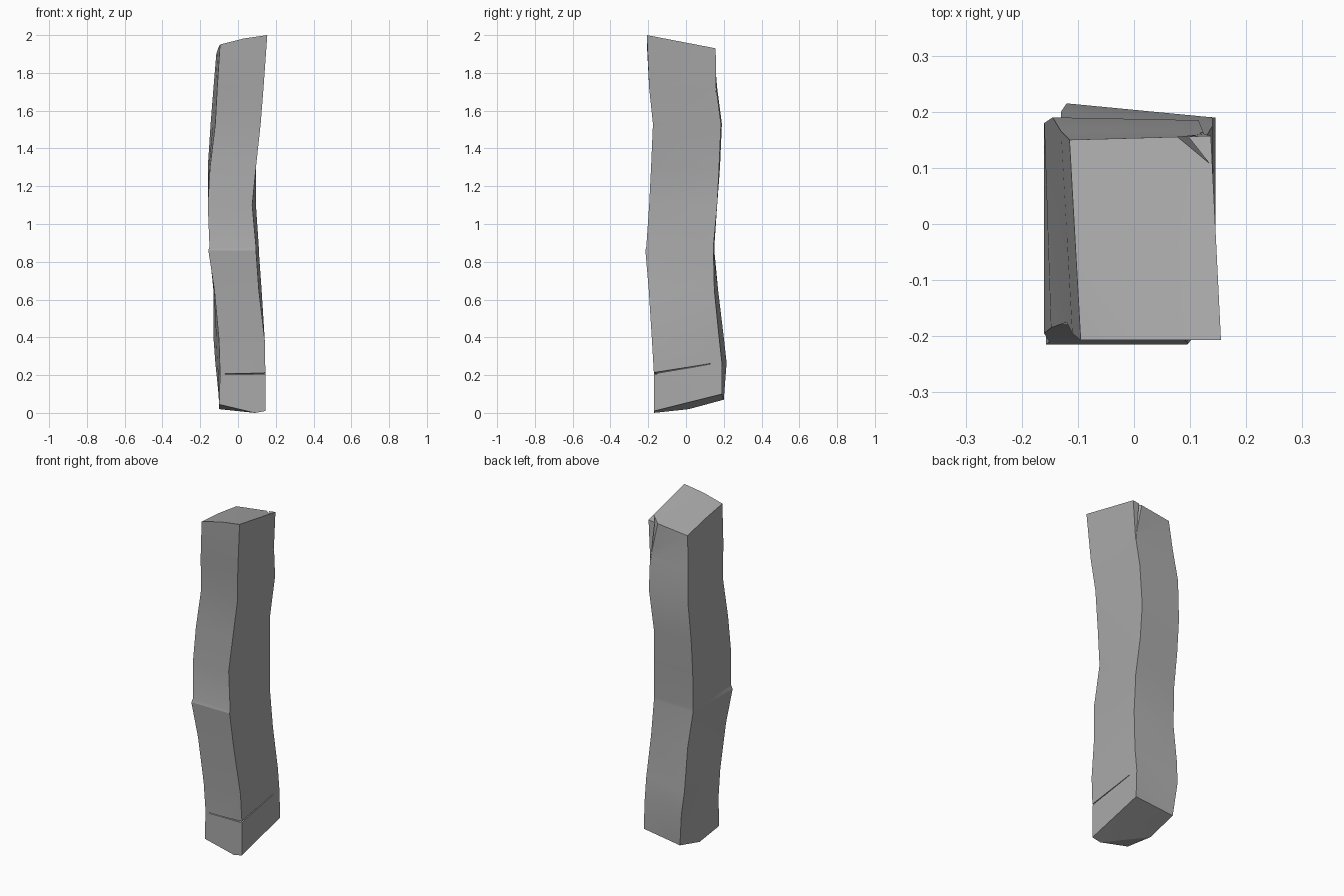
import bpy
import bmesh
import math
from mathutils import Vector

default_cube = bpy.data.objects.get("Cube")
if default_cube:
    bpy.data.objects.remove(default_cube, do_unlink=True)

# Single flat grey
grey = bpy.data.materials.new("weathered_grey")
grey.use_nodes = True
colour = (0.4, 0.4, 0.4, 1)
grey.diffuse_color = colour
grey.node_tree.nodes["Principled BSDF"].inputs["Base Color"].default_value = colour


def make_object(name, mesh_builder):
    mesh = bpy.data.meshes.new(name)
    mesh_builder.to_mesh(mesh)
    mesh_builder.free()
    mesh.materials.append(grey)
    obj = bpy.data.objects.new(name, mesh)
    bpy.context.collection.objects.link(obj)
    return obj


# Cross-sections of the crooked post:
# front z, back z, front left x, front right x, front y,
# back left x, back right x, back left y, back right y
sections = [
    (.02, .08, -.1, .145, -.17, -.1, .145, .2, .19),
    (.21, .265, -.095, .145, -.17, -.12, .14, .215, .19),
    (.38, .4, -.1, .142, -.18, -.13, .14, .2, .175),
    (.65, .65, -.125, .11, -.197, -.13, .125, .17, .15),
    (.86, .86, -.157, .095, -.215, -.152, .11, .15, .145),
    (.88, .88, -.151, .095, -.21, -.15, .11, .15, .145),
    (1.1, 1.1, -.16, .075, -.195, -.16, .095, .165, .165),
    (1.3, 1.3, -.148, .095, -.185, -.16, .09, .18, .175),
    (1.53, 1.53, -.12, .12, -.175, -.145, .115, .19, .185),
    (1.72, 1.72, -.11, .135, -.195, -.13, .125, .165, .16),
    (1.95, 1.92, -.095, .155, -.207, -.115, .137, .15, .157),
]
# Slanted ends: heights around the section
bottom_heights = (.045, 0, .01, .1, .07, .02)
top_heights = (1.95, 1.982, 2, 1.93, 1.9, 1.93)


def section_points(section):
    zf, zb, flx, frx, fy, blx, brx, bly, bry = section
    front_left, front_right = Vector((flx, fy, zf)), Vector((frx, fy, zf))
    back_left, back_right = Vector((blx, bly, zb)), Vector((brx, bry, zb))
    front_middle = front_left.lerp(front_right, .5)
    side_middle = front_left.lerp(back_left, .5)
    return [front_left, front_middle, front_right, back_right, back_left, side_middle]


rings = [section_points(section) for section in sections]
for ring, heights in ((rings[0], bottom_heights), (rings[-1], top_heights)):
    for point, height in zip(ring, heights):
        point.z = height
rings[0][1].x = .09

bm = bmesh.new()
loops = [[bm.verts.new(point) for point in ring] for ring in rings]
for lower, upper in zip(loops, loops[1:]):
    for i in range(len(lower)):
        j = (i + 1) % len(lower)
        bm.faces.new((lower[i], lower[j], upper[j], upper[i]))
bm.faces.new(loops[-1])

# Broken underside: a main slope and a small corner facet
fl, fm, fr, br, bl, sm = loops[0]
bm.faces.new((sm, fm, fl))
bm.faces.new((sm, bl, br, fr, fm))
bmesh.ops.triangulate(bm, faces=bm.faces[:])
bmesh.ops.recalc_face_normals(bm, faces=bm.faces[:])
post = make_object("wooden_post", bm)


# Thin wedge that opens a crack along a line on the surface
def cut_crack(name, start, end, inner_start, inner_end, spread):
    spread = Vector(spread)
    start, end = Vector(start), Vector(end)
    wedge = bmesh.new()
    a = [wedge.verts.new(p) for p in (start - spread, start + spread, inner_start)]
    b = [wedge.verts.new(p) for p in (end - spread, end + spread, inner_end)]
    wedge.faces.new(a)
    wedge.faces.new(b)
    for i in range(3):
        j = (i + 1) % 3
        wedge.faces.new((a[i], a[j], b[j], b[i]))
    bmesh.ops.triangulate(wedge, faces=wedge.faces[:])
    bmesh.ops.recalc_face_normals(wedge, faces=wedge.faces[:])
    cutter = make_object(name, wedge)
    cutter.hide_render = True
    modifier = post.modifiers.new(name, "BOOLEAN")
    modifier.operation = "DIFFERENCE"
    modifier.solver = "EXACT"
    modifier.object = cutter
    bpy.context.view_layer.objects.active = post
    bpy.ops.object.modifier_apply(modifier=modifier.name)
    bpy.data.objects.remove(cutter, do_unlink=True)


# Cracks near the foot and the split corner at the top
cut_crack("front_crack", (-.07, -.18, .206), (.16, -.18, .208),
          (-.07, -.16, .206), (.16, -.15, .208), (0, 0, .005))
cut_crack("side_crack", (.155, -.18, .209), (.15, .13, .26),
          (.125, -.18, .209), (.135, .13, .26), (0, 0, .005))
cut_crack("corner_split", (.055, .18, 1.97), (.12, .18, 1.7),
          (.137, .1, 1.97), (.125, .155, 1.7), (.009, .009, 0))

# Crisp corners with softly blended bends
bpy.ops.object.select_all(action="DESELECT")
post.select_set(True)
bpy.context.view_layer.objects.active = post
bpy.ops.object.shade_smooth_by_angle(angle=math.radians(12))
